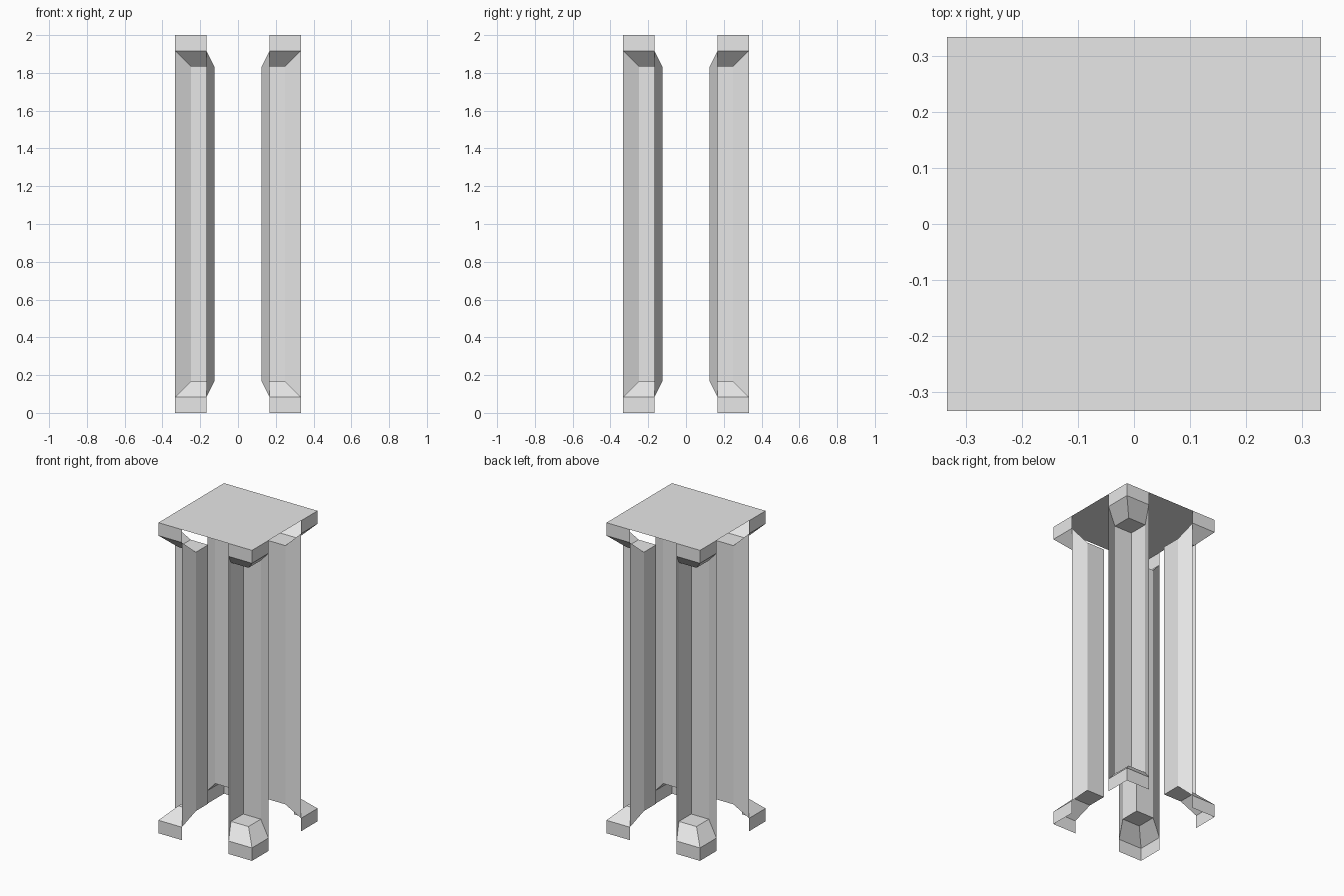
import bpy
import bmesh

if "Cube" in bpy.data.objects:
    bpy.data.objects.remove(bpy.data.objects["Cube"], do_unlink=True)

U = 1 / 12  # one grid unit; the model is 24 units tall and 8 wide

stone = bpy.data.materials.new("light_grey_stone")
stone.use_nodes = True
stone.diffuse_color = (0.8, 0.8, 0.8, 1)
stone.node_tree.nodes["Principled BSDF"].inputs["Base Color"].default_value = (0.8, 0.8, 0.8, 1)


def loft(name, rows, axes):
    """Skin rows of points for one corner, then mirror about the model's middle."""
    bm = bmesh.new()
    grid = [[bm.verts.new([c * U for c in p]) for p in row] for row in rows]
    for low, high in zip(grid, grid[1:]):
        for i in range(len(low) - 1):
            bm.faces.new((low[i], low[i + 1], high[i + 1], high[i]))
    mesh = bpy.data.meshes.new(name)
    bm.to_mesh(mesh)
    bm.free()
    mesh.materials.append(stone)
    obj = bpy.data.objects.new(name, mesh)
    obj.location.z = 1
    bpy.context.collection.objects.link(obj)
    mirror = obj.modifiers.new("Mirror", 'MIRROR')
    mirror.use_axis = axes
    mirror.use_mirror_merge = False
    return obj


def level(points, z):
    return [(x, y, z) for x, y in points]


# Corner blocks with sloped shoulders, at both foot and head
outer = [(4, 2), (4, 4), (2, 4)]
inner = [(3, 1.5), (3, 3), (1.5, 3)]
loft("corner_blocks",
     [level(outer, -12), level(outer, -11), level(inner, -10)],
     (True, True, True))

# Flat ledges closing the ends of each corner recess
loft("recess_ledges",
     [level([(3, 1.5), (3, 3)], -10), level([(1.5, 1.5), (1.5, 3)], -10)],
     (True, True, True))

# Tall open recess panels, with flared edges cut to meet the shoulders
recess = [(4, 2, 11), (3, 1.5, 10), (1.5, 1.5, 10), (1.5, 3, 10), (2, 4, 11)]
loft("shaft_panels",
     [[(x, y, side * z) for x, y, z in recess] for side in (-1, 1)],
     (True, True, False))

# Square top sheet
bpy.ops.mesh.primitive_plane_add(size=8 * U, location=(0, 0, 2))
top = bpy.context.object
top.name = "top_plate"
top.data.materials.append(stone)
